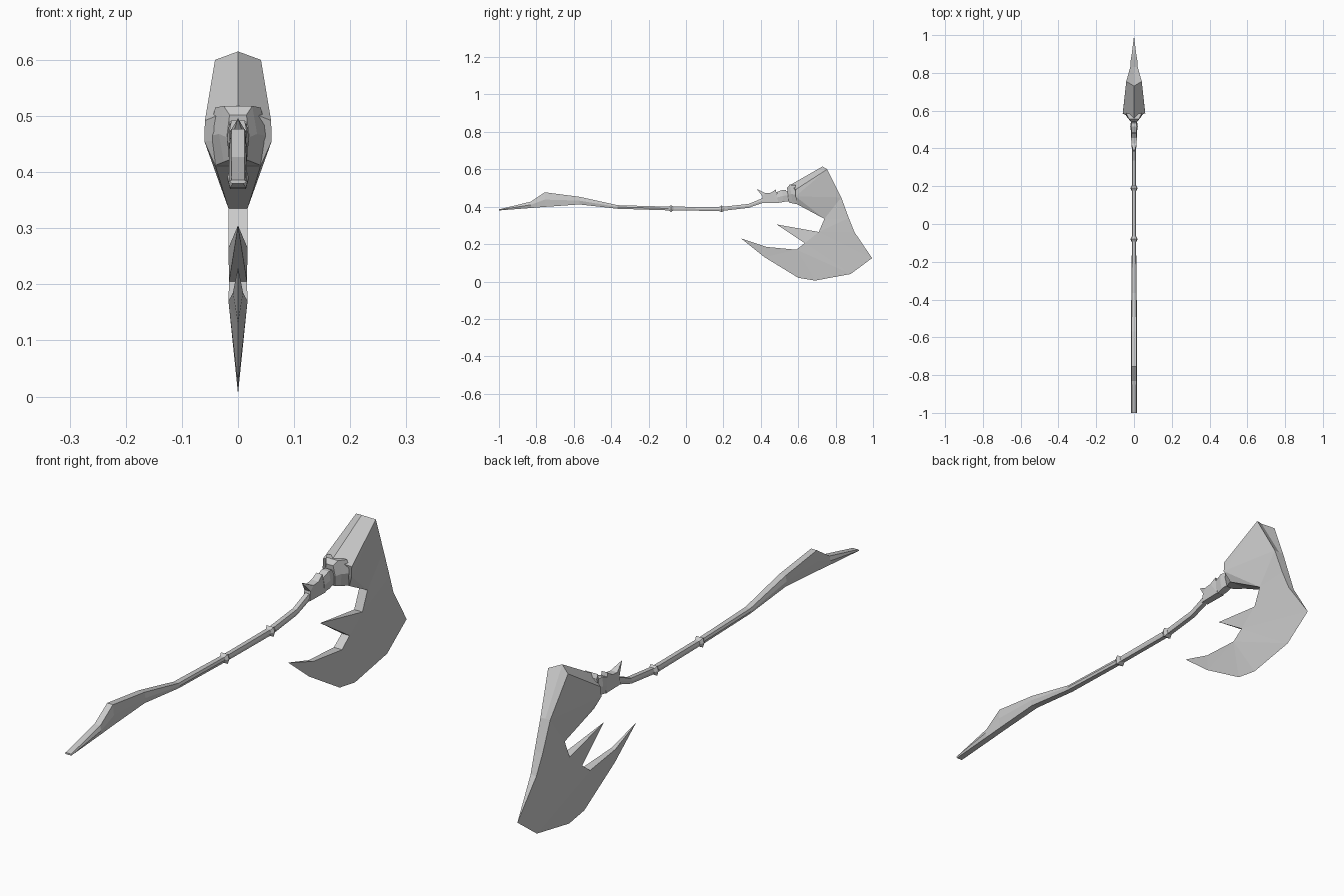
import bpy, bmesh

if "Cube" in bpy.data.objects:
    bpy.data.objects.remove(bpy.data.objects["Cube"])


def finish(name, bm):
    bmesh.ops.remove_doubles(bm, verts=bm.verts, dist=1e-5)
    bmesh.ops.recalc_face_normals(bm, faces=bm.faces)
    mesh = bpy.data.meshes.new(name)
    bm.to_mesh(mesh)
    bm.free()
    obj = bpy.data.objects.new(name, mesh)
    bpy.context.collection.objects.link(obj)
    return obj


def loft(name, sections):
    """Hexagonal loft; section = (y bottom, z bottom, y top, z top, half width)."""
    bm = bmesh.new()
    rings = []
    for yb, zb, yt, zt, w in sections:
        ym, zm, f = (yb + yt) / 2, (zb + zt) / 2, 0.75
        pts = [(-f*w, yb, zb), (f*w, yb, zb), (w, ym, zm),
               (f*w, yt, zt), (-f*w, yt, zt), (-w, ym, zm)]
        rings.append([bm.verts.new(p) for p in pts])
    for a, b in zip(rings, rings[1:]):
        for i in range(6):
            j = (i + 1) % 6
            bm.faces.new((a[i], a[j], b[j], b[i]))
    bm.faces.new(rings[0])
    bm.faces.new(rings[-1])
    return finish(name, bm)


def plate(name, outline, sides):
    """Mirrored plate; outline = (y, z, half width[, centre y, centre z])."""
    bm = bmesh.new()
    left = [bm.verts.new((-p[2], p[0], p[1])) for p in outline]
    right = [bm.verts.new((p[2], p[0], p[1])) for p in outline]
    mid = [bm.verts.new((0, *(p[3:] or p[:2]))) for p in outline]
    for face in sides:
        bm.faces.new([left[i] for i in face])
        bm.faces.new([right[i] for i in reversed(face)])
    for i in range(len(outline)):
        j = (i + 1) % len(outline)
        bm.faces.new((left[i], mid[i], mid[j], left[j]))
        bm.faces.new((mid[i], right[i], right[j], mid[j]))
    return finish(name, bm)


# Curved handle with a flared grip
loft("handle", [(y, b, y, t, w) for y, b, t, w in [
    (-1, .380, .386, .015), (-.83, .393, .427, .016), (-.755, .399, .477, .016),
    (-.57, .412, .453, .017), (-.365, .389, .408, .014), (-.08, .380, .400, .011),
    (.19, .377, .399, .011), (.335, .394, .415, .011), (.41, .42, .446, .011),
    (.49, .424, .47, .014), (.57, .43, .49, .016)]])

# Two small rings on the shaft
for i, (y, z) in enumerate([(-.08, .390), (.19, .388)]):
    loft(f"shaft_ring_{i + 1}", [(y + d, z - h, y + d, z + h, w) for d, h, w in
                                 [(-.014, .010, .012), (0, .018, .019), (.014, .010, .012)]])

# Thorned collar below the head
plate("thorn_collar",
      [(.405, .42, .013), (.41, .455, .013), (.377, .496, 0), (.425, .472, .014),
       (.455, .475, .015), (.48, .492, .012), (.495, .42, .015)],
      [(0, 1, 3, 4, 6), (1, 2, 3), (4, 5, 6)])

# Flaring neck bands, tilted with the shaft
loft("neck_band", [(.49, .42, .485, .478, .016), (.52, .425, .515, .49, .02),
                   (.55, .432, .535, .488, .016)])
loft("head_socket", [(.55, .422, .54, .502, .02), (.57, .418, .555, .518, .034),
                     (.60, .412, .585, .515, .054)])

# Heavy head running down into the notched blade
plate("axe_blade",
      [(.74, .335, .017), (.60, .41, .04), (.585, .455, .06),
       (.587, .492, .059, .555, .515), (.755, .60, .041, .73, .615),
       (.83, .45, .02), (.87, .34, .017), (.90, .265, .012), (.995, .125, 0),
       (.88, .04, 0), (.69, .005, 0), (.60, .02, 0), (.42, .13, 0),
       (.295, .23, 0), (.43, .185, .009), (.59, .17, .017), (.635, .205, .016),
       (.485, .305, 0), (.71, .265, .017)],
      [(0, 1, 2), (2, 3, 4), (2, 4, 5), (0, 2, 5), (0, 5, 6), (0, 6, 18),
       (6, 7, 18), (7, 8, 18), (8, 16, 18), (16, 17, 18), (8, 9, 16),
       (9, 15, 16), (9, 10, 15), (10, 11, 15), (11, 12, 15), (12, 14, 15),
       (12, 13, 14)])
